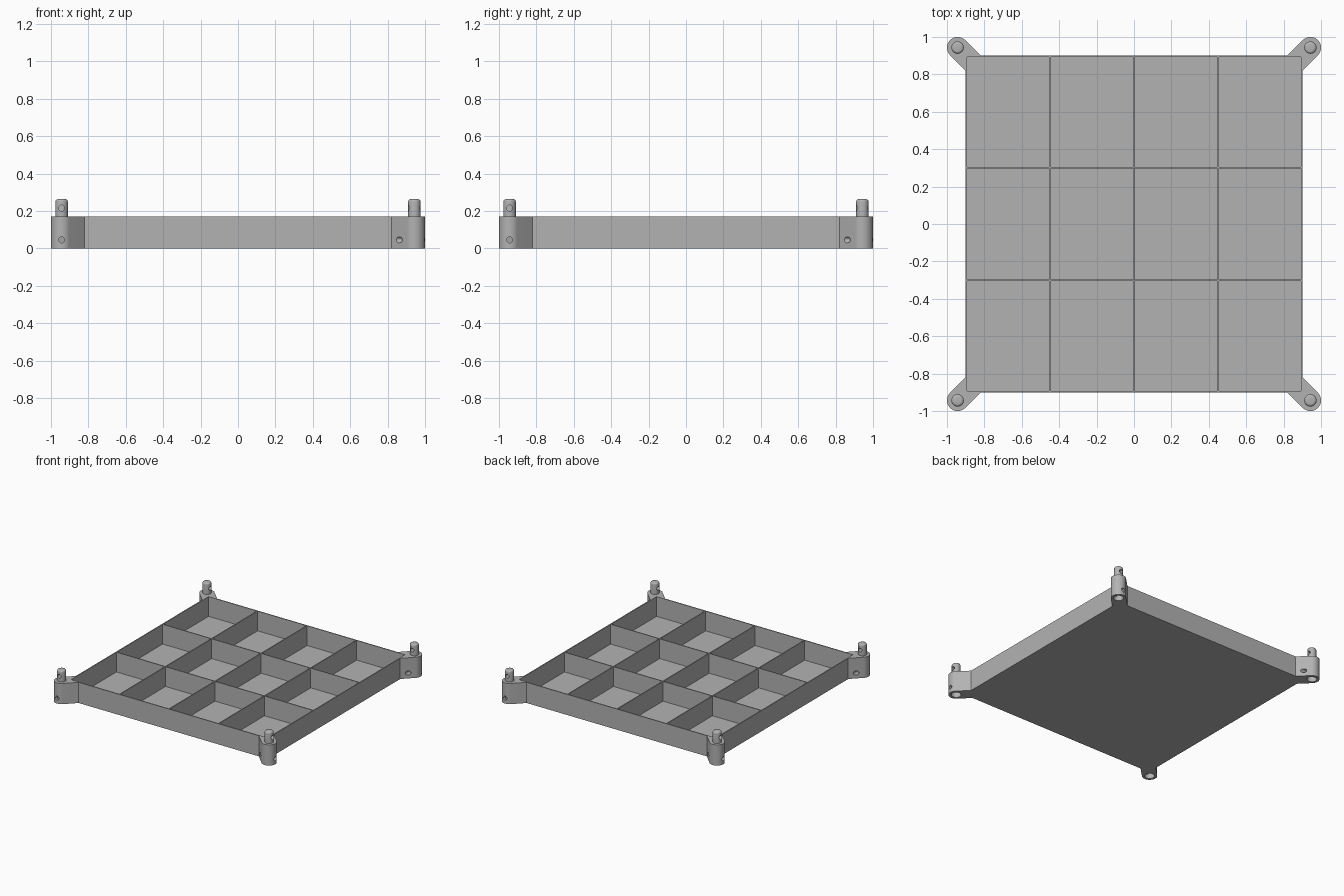
import bpy
import bmesh
import math
from mathutils import Matrix, Vector

if "Cube" in bpy.data.objects:
    bpy.data.objects.remove(bpy.data.objects["Cube"], do_unlink=True)

HALF = 0.9        # half the tray width
HEIGHT = 0.17
WALL = 0.008
POST = 0.943      # corner post distance from the centre
POST_R = 0.057
PIN_R = 0.033
SOCKET_R = 0.037
HOLE_R = 0.016

grey = bpy.data.materials.new("plain grey")
grey.use_nodes = True
colour = (0.45, 0.45, 0.45, 1)
grey.diffuse_color = colour
grey.node_tree.nodes["Principled BSDF"].inputs["Base Color"].default_value = colour


def make_object(name, bm):
    bmesh.ops.recalc_face_normals(bm, faces=bm.faces)
    mesh = bpy.data.meshes.new(name)
    bm.to_mesh(mesh)
    bm.free()
    mesh.materials.append(grey)
    obj = bpy.data.objects.new(name, mesh)
    bpy.context.collection.objects.link(obj)
    return obj


def add_box(bm, low, high):
    low, high = Vector(low), Vector(high)
    matrix = Matrix.Translation((low + high) / 2) @ Matrix.Diagonal((*(high - low), 1))
    bmesh.ops.create_cube(bm, size=1, matrix=matrix)


def cylinder(name, radius, depth, centre, turn=0):
    bm = bmesh.new()
    matrix = Matrix.Translation(centre) @ Matrix.Rotation(turn, 4, "X")
    bmesh.ops.create_cone(bm, cap_ends=True, segments=40, radius1=radius,
                          radius2=radius, depth=depth, matrix=matrix)
    return make_object(name, bm)


def combine(obj, tool, operation):
    tool.hide_render = True
    mod = obj.modifiers.new("cut", "BOOLEAN")
    mod.operation = operation
    mod.solver = "EXACT"
    mod.object = tool
    bpy.context.view_layer.objects.active = obj
    bpy.ops.object.modifier_apply(modifier=mod.name)
    bpy.data.objects.remove(tool, do_unlink=True)


def smooth(obj):
    bpy.ops.object.select_all(action="DESELECT")
    obj.select_set(True)
    bpy.context.view_layer.objects.active = obj
    bpy.ops.object.shade_smooth_by_angle(angle=math.radians(30))


def spans(count):
    """Open ranges between evenly spaced dividers."""
    step = 2 * HALF / count
    for i in range(count):
        low = -HALF + i * step + (WALL if i == 0 else WALL / 2)
        high = -HALF + (i + 1) * step - (WALL if i == count - 1 else WALL / 2)
        yield low, high


# Tray with twelve open compartments
bm = bmesh.new()
add_box(bm, (-HALF, -HALF, 0), (HALF, HALF, HEIGHT))
tray = make_object("compartment_tray", bm)
bm = bmesh.new()
for x0, x1 in spans(4):
    for y0, y1 in spans(3):
        add_box(bm, (x0, y0, WALL), (x1, y1, HEIGHT + 0.1))
combine(tray, make_object("pocket_cutter", bm), "DIFFERENCE")

# Corner bracket: rounded post with an arm that meets the tray corner
outline = []
for i in range(25):
    a = math.radians(135 + 180 * i / 24)
    outline.append((-POST + POST_R * math.cos(a), -POST + POST_R * math.sin(a)))
inner = -HALF + WALL / 2
reach = outline[-1][0] + inner - outline[-1][1]
outline += [(reach, inner), (inner, inner), (inner, reach)]
bm = bmesh.new()
base = bm.faces.new([bm.verts.new((x, y, 0)) for x, y in outline])
top = bmesh.ops.extrude_face_region(bm, geom=[base])["geom"]
bmesh.ops.translate(bm, vec=(0, 0, HEIGHT),
                    verts=[v for v in top if isinstance(v, bmesh.types.BMVert)])
bracket = make_object("corner_bracket", bm)

# Stacking pin with a rounded tip
bm = bmesh.new()
bmesh.ops.create_cone(bm, cap_ends=True, segments=40, radius1=PIN_R, radius2=PIN_R,
                      depth=0.14, matrix=Matrix.Translation((-POST, -POST, 0.193)))
rim = [e for e in bm.edges if all(v.co.z > 0.26 for v in e.verts)]
bmesh.ops.bevel(bm, geom=rim, offset=0.014, segments=4, profile=0.5, affect="EDGES")
combine(bracket, make_object("pin", bm), "UNION")

# Socket underneath and locking holes through post and pin
combine(bracket, cylinder("socket", SOCKET_R, 0.2, (-POST, -POST, 0)), "DIFFERENCE")
for z in (0.045, 0.215):
    hole = cylinder("hole", HOLE_R, 0.3, (-POST, -POST, z), math.pi / 2)
    combine(bracket, hole, "DIFFERENCE")
smooth(bracket)

# Repeat the bracket around the tray by quarter turns
bracket.name = "front_right_bracket"
for i, name in enumerate(("front_left", "back_left", "back_right"), 1):
    copy = bracket.copy()
    copy.data = bracket.data.copy()
    copy.name = name + "_bracket"
    copy.data.transform(Matrix.Rotation(i * math.pi / 2, 4, "Z"))
    bpy.context.collection.objects.link(copy)
